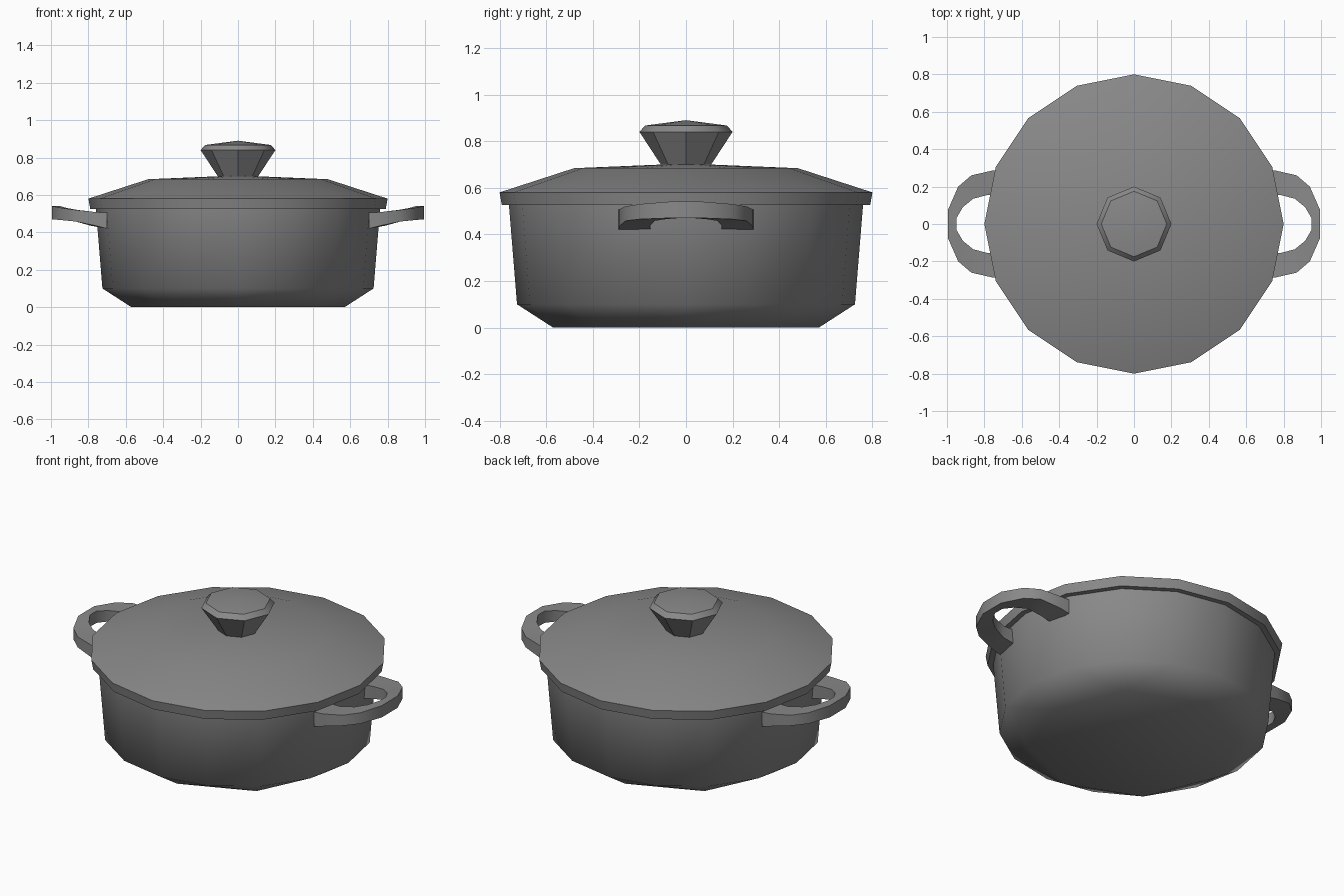
import bpy
import bmesh
from math import cos, sin, tau, radians

cube = bpy.data.objects.get("Cube")
if cube:
    bpy.data.objects.remove(cube, do_unlink=True)

grey = bpy.data.materials.new("iron grey")
grey.use_nodes = True
colour = (0.25, 0.25, 0.25, 1)
grey.diffuse_color = colour
grey.node_tree.nodes["Principled BSDF"].inputs["Base Color"].default_value = colour


def ring(bm, sides, r, z):
    return [bm.verts.new((r * cos(tau * i / sides), r * sin(tau * i / sides), z))
            for i in range(sides)]


def bridge(bm, a, b):
    n = len(a)
    for i in range(n):
        j = (i + 1) % n
        bm.faces.new((a[i], a[j], b[j], b[i]))


def finish(name, bm, angle):
    bmesh.ops.recalc_face_normals(bm, faces=bm.faces[:])
    mesh = bpy.data.meshes.new(name)
    bm.to_mesh(mesh)
    bm.free()
    mesh.materials.append(grey)
    obj = bpy.data.objects.new(name, mesh)
    bpy.context.collection.objects.link(obj)
    bpy.ops.object.select_all(action='DESELECT')
    obj.select_set(True)
    bpy.context.view_layer.objects.active = obj
    bpy.ops.object.shade_smooth_by_angle(angle=radians(angle))
    return obj


def turned(name, sides, profile, tip, angle):
    """Revolve (radius, height) points, closed flat below and by a low peak above."""
    bm = bmesh.new()
    rings = [ring(bm, sides, r, z) for r, z in profile]
    for a, b in zip(rings, rings[1:]):
        bridge(bm, a, b)
    bm.faces.new(rings[0][::-1])
    peak = bm.verts.new((0, 0, tip))
    top = rings[-1]
    for i in range(sides):
        bm.faces.new((top[i], top[(i + 1) % sides], peak))
    return finish(name, bm, angle)


# Pot: eight-sided base widening into a sixteen-sided wall
bm = bmesh.new()
base = ring(bm, 8, 0.57, 0)
low = ring(bm, 16, 0.725, 0.1)
rim = ring(bm, 16, 0.76, 0.53)
bridge(bm, low, rim)
bm.faces.new(base[::-1])
bm.faces.new(rim)
for i, v in enumerate(base):
    nxt = base[(i + 1) % 8]
    mid = low[2 * i + 1]
    bm.faces.new((v, mid, low[2 * i]))
    bm.faces.new((v, low[2 * i], low[2 * i - 1]))
    bm.faces.new((v, nxt, mid))
pot = finish("pot_body", bm, 60)
# keep the underside flat
under = min(pot.data.polygons, key=lambda p: p.center.z)
sharp = pot.data.attributes.get("sharp_edge") or pot.data.attributes.new(
    "sharp_edge", 'BOOLEAN', 'EDGE')
for key in under.loop_indices:
    sharp.data[pot.data.loops[key].edge_index].value = True

# Lid and knob
turned("lid", 16, [(0.74, 0.525), (0.79, 0.525), (0.8, 0.58), (0.48, 0.684)], 0.704, 30)
turned("lid_knob", 8, [(0.105, 0.695), (0.2, 0.84), (0.175, 0.867)], 0.89, 35)

# Handles: half outline of (outer x, outer y, inner x, inner y, bottom, top)
half = [(0.7, 0.29, 0.7, 0.15, 0.42, 0.505),
        (0.76, 0.285, 0.785, 0.155, 0.435, 0.508),
        (0.87, 0.26, 0.86, 0.135, 0.458, 0.52),
        (0.94, 0.2, 0.915, 0.09, 0.465, 0.53),
        (0.995, 0.075, 0.95, 0.03, 0.47, 0.54)]
outline = [(p, 1) for p in half] + [(p, -1) for p in reversed(half)]
for name, side in (("left_handle", 1), ("right_handle", -1)):
    bm = bmesh.new()
    loops = []
    for (ox, oy, ix, iy, z0, z1), s in outline:
        corners = ((ox, oy, z0), (ox, oy, z1), (ix, iy, z1), (ix, iy, z0))
        loops.append([bm.verts.new((side * x, s * y, z)) for x, y, z in corners])
    for a, b in zip(loops, loops[1:]):
        bridge(bm, a, b)
    bm.faces.new(loops[0])
    bm.faces.new(loops[-1])
    finish(name, bm, 35)
